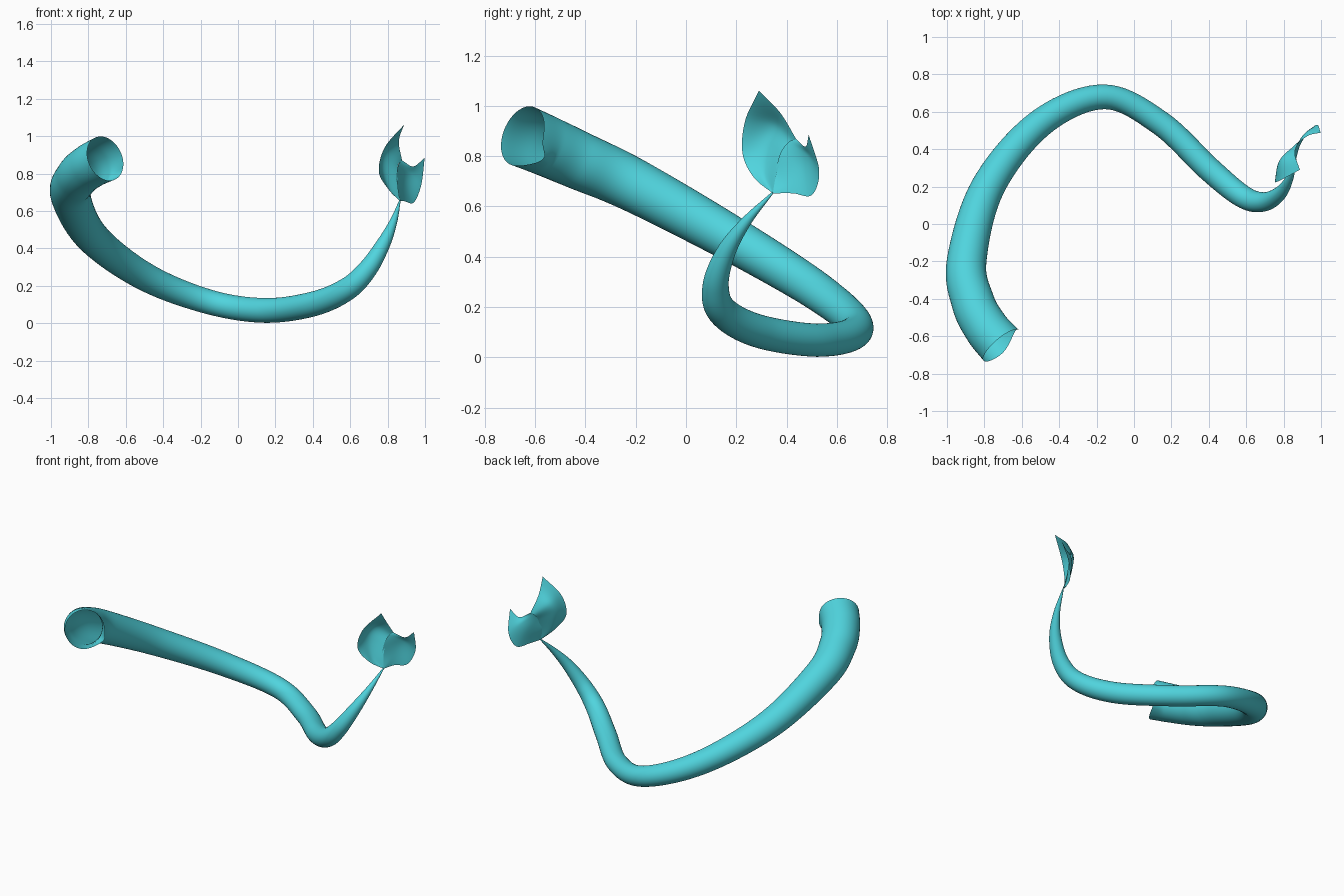
import bpy
import math
from mathutils import Vector

cube = bpy.data.objects.get("Cube")
if cube:
    bpy.data.objects.remove(cube, do_unlink=True)

teal = bpy.data.materials.new("teal_skin")
teal.use_nodes = True
COLOUR = (0.08, 0.66, 0.73, 1)
teal.diffuse_color = COLOUR
teal.node_tree.nodes["Principled BSDF"].inputs["Base Color"].default_value = COLOUR


def smooth_path(points, steps):
    """Smooth curve through control points of any dimension."""
    pts = [Vector(p) for p in points]
    pts = [2 * pts[0] - pts[1]] + pts + [2 * pts[-1] - pts[-2]]
    out = []
    for a, b, c, d in zip(pts, pts[1:], pts[2:], pts[3:]):
        for k in range(steps):
            t = k / steps
            out.append(b + (c - a) * (t / 2)
                       + (2 * a - 5 * b + 4 * c - d) * (t * t / 2)
                       + (3 * b - a - 3 * c + d) * (t ** 3 / 2))
    return out + [pts[-2]]


def grid_object(name, rows, closed=False):
    """Skin rows of points with quads."""
    n = len(rows[0])
    verts = [p for row in rows for p in row]
    faces = []
    for i in range(len(rows) - 1):
        for j in range(n if closed else n - 1):
            k = (j + 1) % n
            faces.append((i * n + j, i * n + k, (i + 1) * n + k, (i + 1) * n + j))
    mesh = bpy.data.meshes.new(name)
    mesh.from_pydata(verts, [], faces)
    mesh.materials.append(teal)
    mesh.polygons.foreach_set("use_smooth", [True] * len(faces))
    obj = bpy.data.objects.new(name, mesh)
    bpy.context.collection.objects.link(obj)
    return obj


# Tapering tail: x, y, z, radius along the centre line
tail_path = smooth_path([
    (-0.71, -0.65, 0.88, 0.124),
    (-0.79, -0.555, 0.84, 0.12),
    (-0.86, -0.42, 0.78, 0.115),
    (-0.895, -0.2, 0.68, 0.106),
    (-0.78, 0.2, 0.46, 0.09),
    (-0.5, 0.54, 0.25, 0.076),
    (-0.16, 0.68, 0.115, 0.066),
    (0.14, 0.54, 0.068, 0.066),
    (0.4, 0.295, 0.102, 0.066),
    (0.58, 0.148, 0.18, 0.061),
    (0.69, 0.118, 0.285, 0.052),
    (0.775, 0.16, 0.42, 0.038),
    (0.83, 0.24, 0.54, 0.021),
    (0.866, 0.345, 0.655, 0.004)], 10)

SIDES = 40
notch_direction = Vector((0.5, 0.35, -0.8)).normalized()
rings = []
for i, p in enumerate(tail_path):
    ahead = tail_path[min(i + 1, len(tail_path) - 1)].xyz
    behind = tail_path[max(i - 1, 0)].xyz
    tangent = (ahead - behind).normalized()
    side = tangent.cross(Vector((0, 0, 1))).normalized()
    up = side.cross(tangent)
    ring = []
    for j in range(SIDES):
        a = 2 * math.pi * j / SIDES
        d = side * math.cos(a) + up * math.sin(a)
        v = p.xyz + d * p.w
        # Uneven lip at the open end
        dip = max(0, d.dot(notch_direction)) ** 8 * max(0, 1 - i / 9)
        v.y += 0.06 * dip
        ring.append(v)
    rings.append(ring)
grid_object("tail", rings, closed=True)

# Tail flukes: each row runs from the inner seam to the outer edge
BASE = (0.866, 0.345, 0.652)
NOTCH = (0.877, 0.437, 0.87)
flukes = {
    "large_fluke": [
        [BASE] * 3,
        [(0.855, 0.36, 0.73), (0.805, 0.315, 0.725), (0.805, 0.27, 0.715)],
        [(0.852, 0.39, 0.81), (0.775, 0.325, 0.84), (0.753, 0.225, 0.81)],
        [(0.858, 0.42, 0.85), (0.79, 0.35, 0.92), (0.785, 0.235, 0.94)],
        [NOTCH, (0.86, 0.375, 0.972), (0.887, 0.29, 1.06)]],
    "small_fluke": [
        [BASE] * 3,
        [(0.846, 0.355, 0.73), (0.875, 0.405, 0.695), (0.89, 0.425, 0.652)],
        [(0.85, 0.375, 0.81), (0.893, 0.46, 0.755), (0.94, 0.5, 0.645)],
        [(0.86, 0.405, 0.853), (0.918, 0.485, 0.80), (0.98, 0.53, 0.74)],
        [NOTCH, (0.938, 0.475, 0.838), (0.998, 0.488, 0.885)]],
}
for name, rows in flukes.items():
    across = [smooth_path(row, 10) for row in rows]
    columns = [smooth_path(column, 8) for column in zip(*across)]
    grid_object(name, columns)
